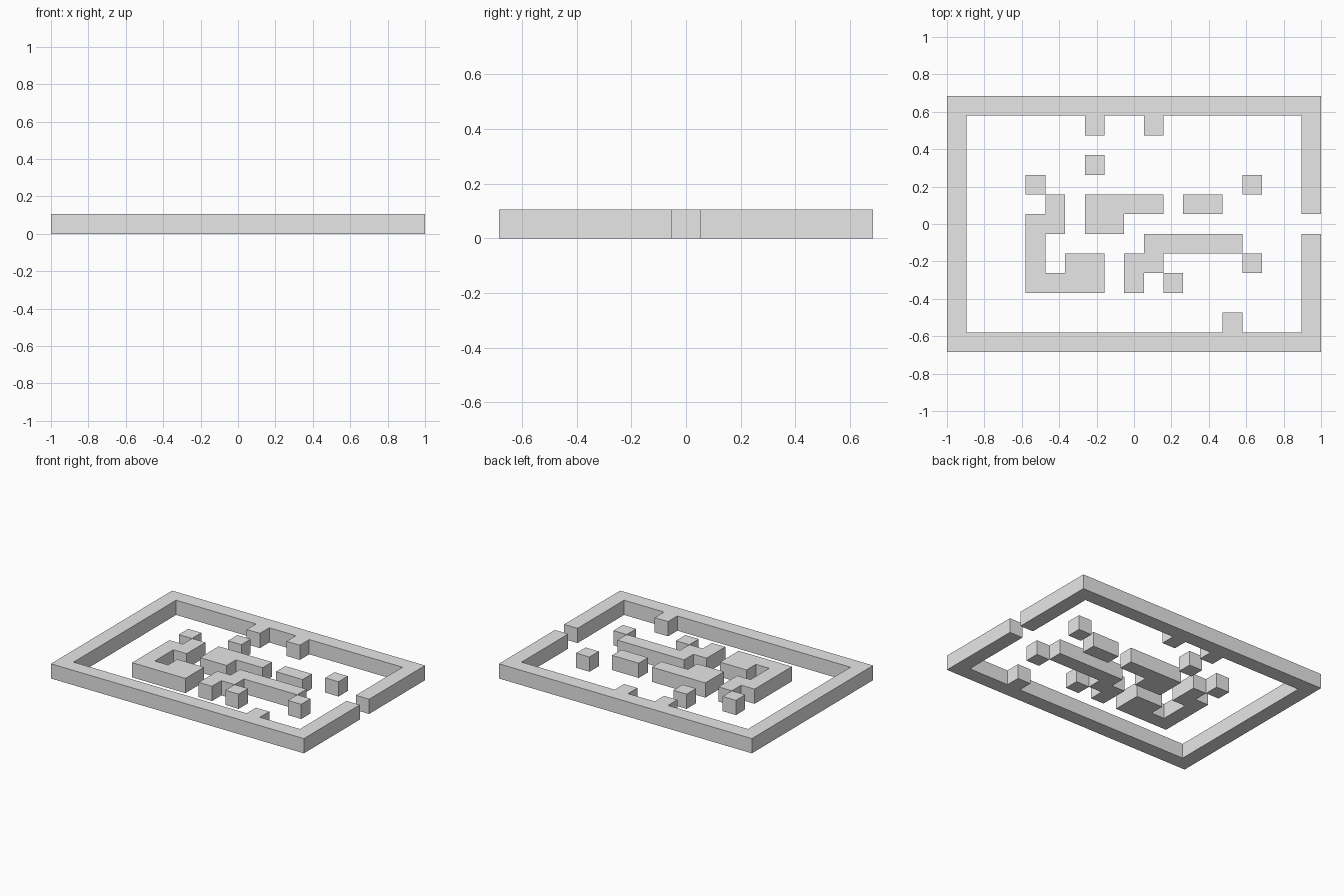
import bpy
import bmesh

cube = bpy.data.objects.get("Cube")
if cube:
    bpy.data.objects.remove(cube, do_unlink=True)

COLS, ROWS = 19, 13
CELL = 2 / COLS          # every wall is one cell thick and one cell high

grey = bpy.data.materials.new("light_grey")
grey.use_nodes = True
grey.diffuse_color = (0.8, 0.8, 0.8, 1)
grey.node_tree.nodes["Principled BSDF"].inputs["Base Color"].default_value = (0.8, 0.8, 0.8, 1)


def wall(name, *runs):
    """Join runs of cells (col, row, width, depth) into one solid wall."""
    cells = {(c, r) for col, row, w, d in runs
             for c in range(col, col + w) for r in range(row, row + d)}
    bm = bmesh.new()
    for c, r in sorted(cells):
        corners = ((c, r), (c + 1, r), (c + 1, r + 1), (c, r + 1))
        bm.faces.new([bm.verts.new(((x - COLS / 2) * CELL, (y - ROWS / 2) * CELL, 0))
                      for x, y in corners])
    bmesh.ops.remove_doubles(bm, verts=bm.verts[:], dist=CELL / 100)
    # Raise the footprint to full height, keeping the floor faces
    top = bmesh.ops.extrude_face_region(bm, geom=bm.faces[:], use_keep_orig=True)
    bmesh.ops.translate(bm, vec=(0, 0, CELL),
                        verts=[g for g in top["geom"] if isinstance(g, bmesh.types.BMVert)])
    bmesh.ops.recalc_face_normals(bm, faces=bm.faces[:])
    bmesh.ops.dissolve_limit(bm, angle_limit=0.01, verts=bm.verts[:], edges=bm.edges[:])
    mesh = bpy.data.meshes.new(name)
    bm.to_mesh(mesh)
    bm.free()
    mesh.materials.append(grey)
    obj = bpy.data.objects.new(name, mesh)
    bpy.context.collection.objects.link(obj)


# Outer wall with a doorway on the left side and short stubs inside
wall("outer_wall",
     (0, 0, COLS, 1), (0, ROWS - 1, COLS, 1), (0, 0, 1, ROWS),
     (18, 0, 1, 6), (18, 7, 1, 6),
     (7, 11, 1, 1), (10, 11, 1, 1), (14, 1, 1, 1))

# Inner walls
wall("hooked_wall", (4, 3, 1, 4), (4, 3, 4, 1), (6, 4, 2, 1), (5, 6, 1, 2))
wall("centre_wall", (7, 7, 4, 1), (7, 6, 2, 1))
wall("short_wall", (12, 7, 2, 1))
wall("stepped_wall", (10, 5, 5, 1), (9, 4, 2, 1), (9, 3, 1, 1))

# Single free-standing blocks
for name, col, row in (("back_block", 7, 9), ("right_block", 4, 8),
                       ("left_block", 15, 8), ("corner_block", 15, 4),
                       ("front_block", 11, 3)):
    wall(name, (col, row, 1, 1))
